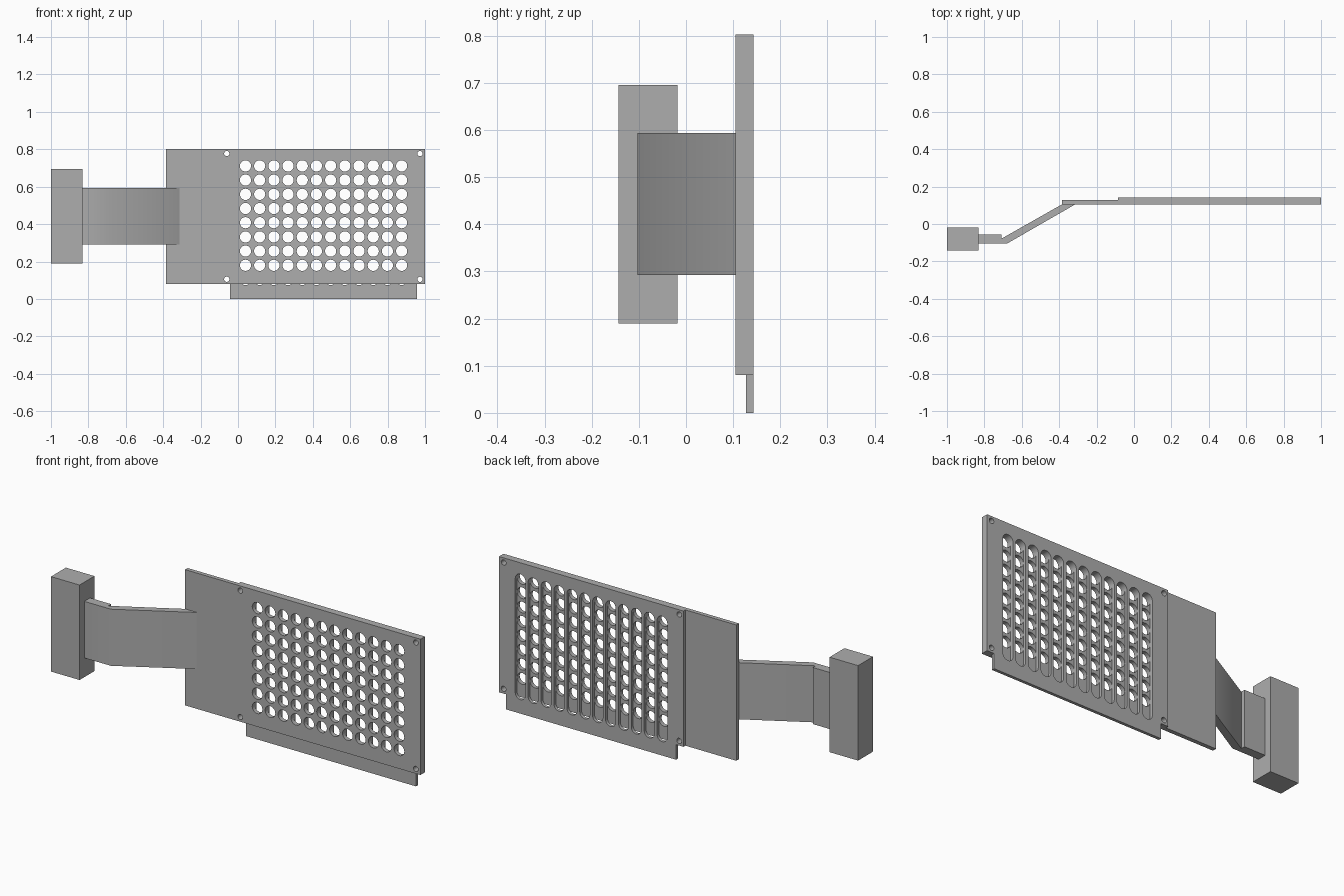
import bpy
import math

cube = bpy.data.objects.get("Cube")
if cube:
    bpy.data.objects.remove(cube, do_unlink=True)

grey = bpy.data.materials.new("plain_grey")
grey.use_nodes = True
COLOUR = (0.42, 0.42, 0.42, 1)
grey.diffuse_color = COLOUR
grey.node_tree.nodes["Principled BSDF"].inputs["Base Color"].default_value = COLOUR


def slot(x, low, high, radius, half=12):
    """Rounded vertical slot outline; a circle when low equals high."""
    top = [(x + radius * math.cos(math.pi * i / half),
            high + radius * math.sin(math.pi * i / half)) for i in range(half + 1)]
    bottom = [(x - radius * math.cos(math.pi * i / half),
               low - radius * math.sin(math.pi * i / half)) for i in range(half + 1)]
    if low == high:
        return top[:-1] + bottom[:-1]
    return top + bottom


def rect(x0, x1, z0, z1):
    return [(x0, z0), (x1, z0), (x1, z1), (x0, z1)]


def extrude(name, outlines, depth, location, upright):
    """Filled outlines, with inner ones as holes, extruded to a solid mesh."""
    curve = bpy.data.curves.new(name, "CURVE")
    curve.dimensions = "2D"
    curve.fill_mode = "BOTH"
    curve.extrude = depth / 2
    for outline in outlines:
        spline = curve.splines.new("POLY")
        spline.points.add(len(outline) - 1)
        for point, (a, b) in zip(spline.points, outline):
            point.co = (a, b, 0, 1)
        spline.use_cyclic_u = True
    obj = bpy.data.objects.new(name, curve)
    bpy.context.collection.objects.link(obj)
    obj.location = location
    obj.rotation_euler.x = math.pi / 2 if upright else 0
    bpy.ops.object.select_all(action="DESELECT")
    obj.select_set(True)
    bpy.context.view_layer.objects.active = obj
    bpy.ops.object.convert(target="MESH")
    obj = bpy.context.object
    bpy.ops.object.mode_set(mode="EDIT")
    bpy.ops.mesh.select_all(action="SELECT")
    bpy.ops.mesh.remove_doubles(threshold=0.0001)
    bpy.ops.mesh.normals_make_consistent(inside=False)
    bpy.ops.object.mode_set(mode="OBJECT")
    bpy.ops.object.shade_smooth_by_angle(angle=math.radians(30))
    obj.data.materials.clear()
    obj.data.materials.append(grey)
    return obj


def plate(name, outlines, y0, y1):
    return extrude(name, outlines, y1 - y0, (0, (y0 + y1) / 2, 0), True)


def bar(name, outline, z0, z1):
    return extrude(name, [outline], z1 - z0, (0, 0, (z0 + z1) / 2), False)


# Shared hole layout
PITCH, RADIUS = 0.0759, 0.03
columns = [0.04 + PITCH * i for i in range(12)]
rows = [0.711 - PITCH * i for i in range(8)]
screw_holes = [slot(x, z, z, 0.014) for x in (-0.06, 0.973) for z in (0.105, 0.777)]

# Front plate with a grid of round holes
round_holes = [slot(x, z, z, RADIUS) for x in columns for z in rows]
plate("front_plate", [rect(-0.385, 1, 0.08, 0.802)] + screw_holes + round_holes,
      0.105, 0.127)

# Back plate with long slots and a lower tab
back_outline = [(-0.085, 0.08), (-0.042, 0.08), (-0.042, 0), (0.958, 0),
                (0.958, 0.08), (1, 0.08), (1, 0.802), (-0.085, 0.802)]
long_slots = [slot(x, rows[-1] - PITCH, rows[0], RADIUS) for x in columns]
plate("back_plate", [back_outline] + screw_holes + long_slots, 0.127, 0.143)

# Cranked arm
arm_outline = [(-0.832, -0.103), (-0.676, -0.103), (-0.314, 0.105), (-0.385, 0.105),
               (-0.708, -0.078), (-0.708, -0.055), (-0.832, -0.055)]
bar("arm", arm_outline, 0.292, 0.593)

# End block
bar("end_block", rect(-1, -0.832, -0.143, -0.018), 0.19, 0.695)
